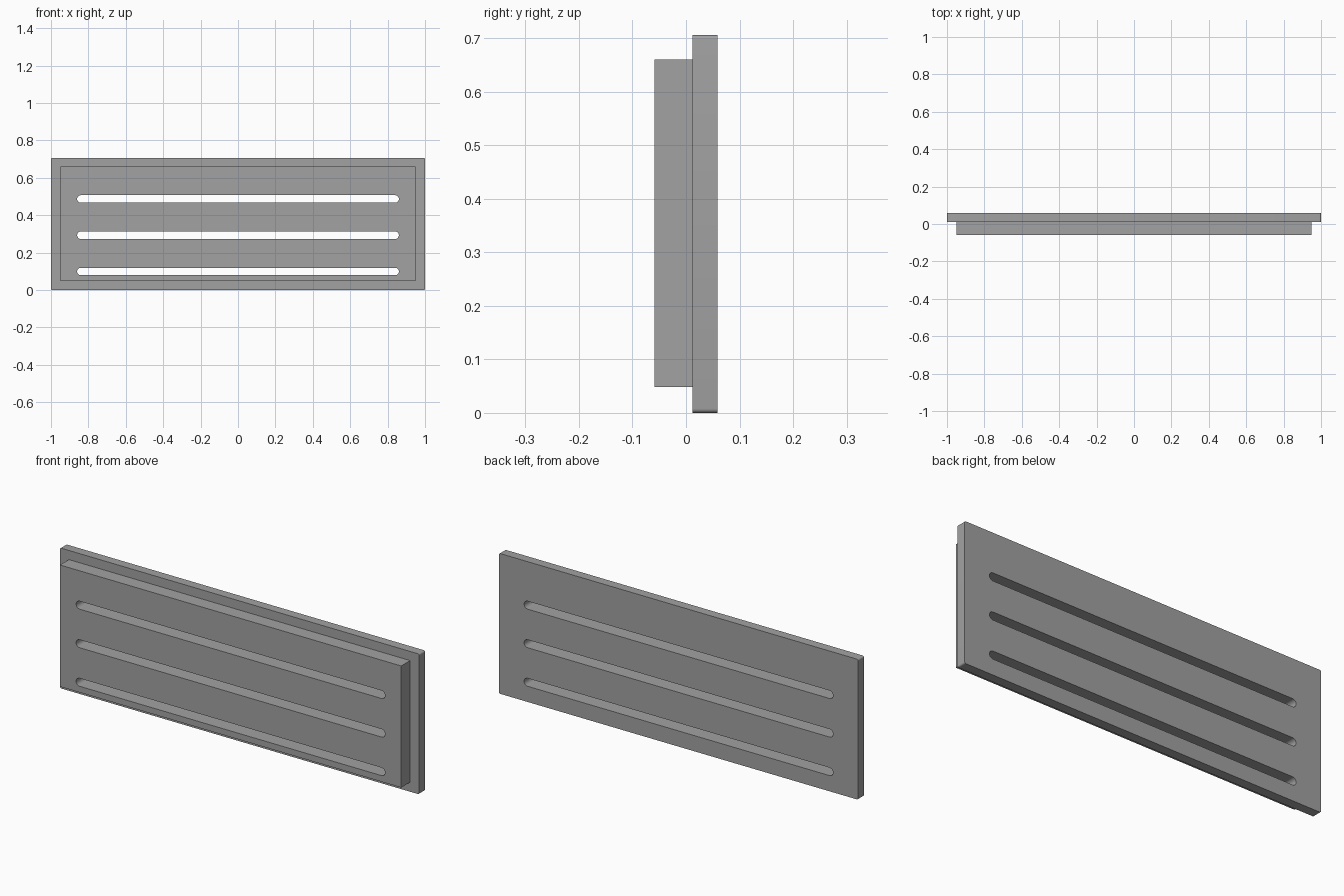
import bpy
import bmesh
from math import cos, sin, pi

cube = bpy.data.objects.get("Cube")
if cube:
    bpy.data.objects.remove(cube, do_unlink=True)

grey = bpy.data.materials.new("plain grey")
grey.use_nodes = True
colour = (0.36, 0.36, 0.36, 1)
grey.diffuse_color = colour
grey.node_tree.nodes["Principled BSDF"].inputs["Base Color"].default_value = colour


def rounded_slab(name, half_x, z0, z1, y0, y1, radius, steps):
    """Rectangle in the xz plane with rounded corners, extruded along y."""
    bm = bmesh.new()
    corners = [(half_x, z1), (-half_x, z1), (-half_x, z0), (half_x, z0)]
    ring = []
    for i, (x, z) in enumerate(corners):
        if not radius:
            ring.append(bm.verts.new((x, y0, z)))
            continue
        cx = x - radius if x > 0 else x + radius
        cz = z - radius if z == z1 else z + radius
        for s in range(steps + 1):
            a = (i + s / steps) * pi / 2
            ring.append(bm.verts.new((cx + radius * cos(a), y0, cz + radius * sin(a))))
    face = bm.faces.new(ring)
    out = bmesh.ops.extrude_face_region(bm, geom=[face])
    moved = [v for v in out["geom"] if isinstance(v, bmesh.types.BMVert)]
    bmesh.ops.translate(bm, verts=moved, vec=(0, y1 - y0, 0))
    bmesh.ops.remove_doubles(bm, verts=bm.verts, dist=1e-5)
    bmesh.ops.recalc_face_normals(bm, faces=bm.faces)
    mesh = bpy.data.meshes.new(name)
    bm.to_mesh(mesh)
    bm.free()
    mesh.materials.append(grey)
    obj = bpy.data.objects.new(name, mesh)
    bpy.context.collection.objects.link(obj)
    return obj


# Wide back plate and the raised panel on its front
back_plate = rounded_slab("back_plate", 1, 0, 0.706, 0.012, 0.059, 0.008, 6)
front_panel = rounded_slab("front_panel", 0.95, 0.048, 0.66, -0.059, 0.012, 0, 1)

# Three round-ended slots through both parts
for i in range(3):
    z = 0.099 + i * 0.194
    cutter = rounded_slab(f"slot_cutter_{i + 1}", 0.86, z - 0.02, z + 0.02, -0.2, 0.2, 0.02, 10)
    cutter.hide_render = True
    cutter.hide_set(True)
    for part in (back_plate, front_panel):
        cut = part.modifiers.new(f"slot_{i + 1}", "BOOLEAN")
        cut.operation = "DIFFERENCE"
        cut.solver = "EXACT"
        cut.object = cutter

# Apply the cuts, then smooth the slot ends and rounded corners
for part in (back_plate, front_panel):
    bpy.ops.object.select_all(action="DESELECT")
    part.select_set(True)
    bpy.context.view_layer.objects.active = part
    for name in [m.name for m in part.modifiers]:
        bpy.ops.object.modifier_apply(modifier=name)
    bpy.ops.object.shade_smooth_by_angle(angle=pi / 6)

for obj in [o for o in bpy.data.objects if o.name.startswith("slot_cutter")]:
    bpy.data.objects.remove(obj, do_unlink=True)
